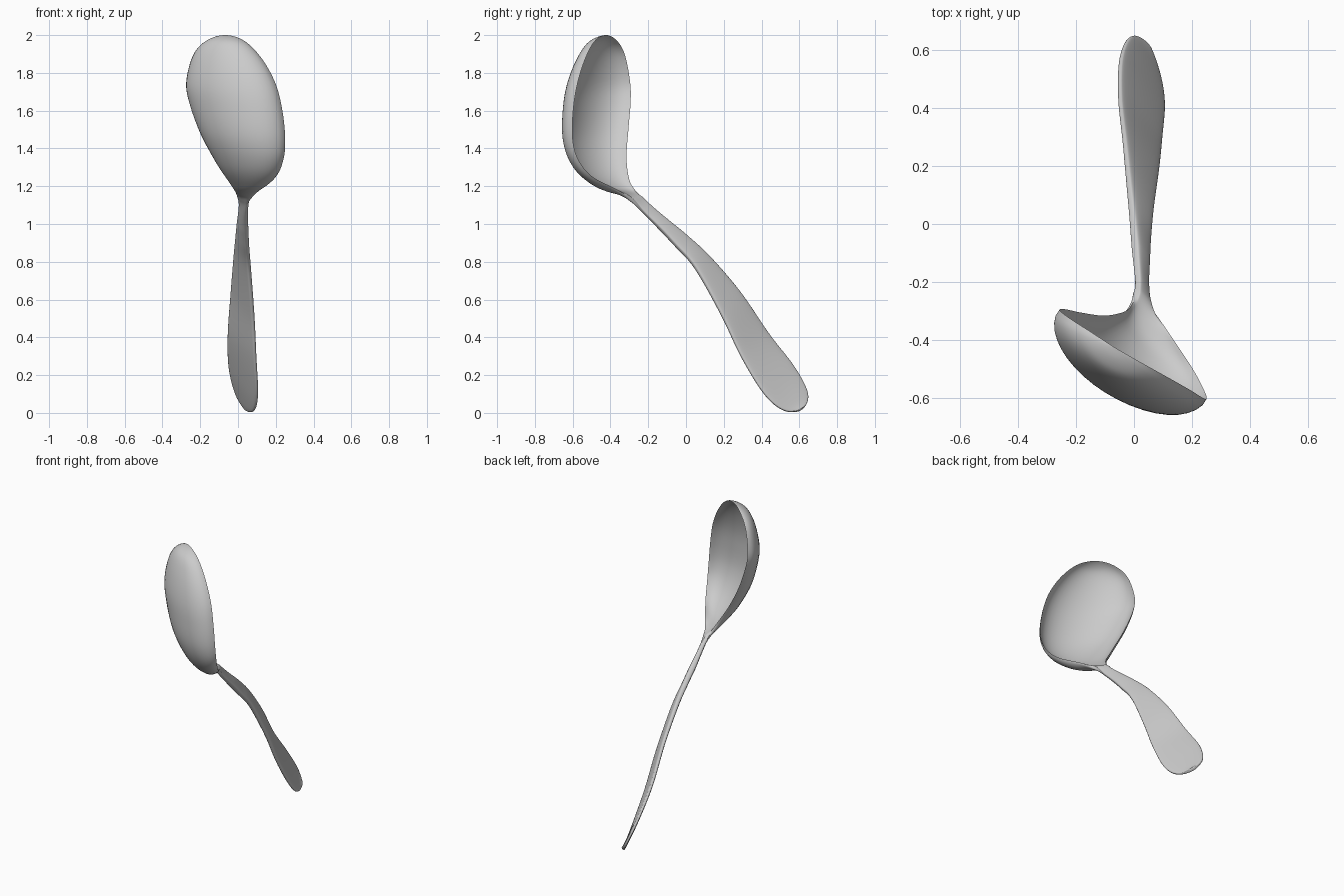
import bpy, bmesh, math
from mathutils import Vector

cube = bpy.data.objects.get("Cube")
if cube:
    bpy.data.objects.remove(cube)

STEPS = 8      # rings between stations
SIDE = 20      # segments across each face of the section

# Stations from handle end to bowl end: left edge, right edge, (bowl depth, thickness)
HANDLE_END = (.045, .615, .02)
BOWL_END = (-.06, -.428, 2.0)
STATIONS = [
    ((-.01, .645, .10), (.085, .52, .013), (0, .022)),
    ((-.045, .575, .24), (.102, .415, .10), (0, .026)),
    ((-.05, .44, .415), (.093, .295, .295), (0, .028)),
    ((-.034, .285, .64), (.082, .19, .515), (0, .030)),
    ((-.018, .125, .825), (.062, .05, .765), (0, .034)),
    ((-.005, 0, .94), (.05, -.06, .89), (0, .038)),
    ((.004, -.10, 1.022), (.045, -.15, .985), (0, .040)),
    ((.012, -.19, 1.10), (.045, -.225, 1.06), (0, .040)),
    ((.008, -.235, 1.145), (.06, -.285, 1.125), (.006, .036)),
    ((-.003, -.27, 1.18), (.11, -.36, 1.18), (.03, .028)),
    ((-.03, -.30, 1.235), (.20, -.495, 1.25), (.075, .022)),
    ((-.10, -.315, 1.35), (.24, -.57, 1.34), (.12, .02)),
    ((-.18, -.305, 1.50), (.25, -.60, 1.45), (.15, .02)),
    ((-.238, -.293, 1.65), (.235, -.597, 1.60), (.155, .02)),
    ((-.255, -.297, 1.76), (.20, -.575, 1.74), (.145, .02)),
    ((-.22, -.325, 1.90), (.13, -.535, 1.87), (.11, .02)),
    ((-.15, -.37, 1.975), (.04, -.485, 1.965), (.065, .02)),
]


def spline(points):
    """Smooth samples through all points but the first and last."""
    out = []
    for a, b, c, d in zip(points, points[1:], points[2:], points[3:]):
        for k in range(STEPS):
            t = k / STEPS
            out.append(b + (c - a) * (t / 2) + (a * 2 - b * 5 + c * 4 - d) * (t * t / 2)
                       + (b * 3 - a - c * 3 + d) * (t ** 3 / 2))
    return out + [points[-2]]


lefts, rights, sections = ([Vector(s[i]) for s in STATIONS] for i in range(3))
start, end = Vector(HANDLE_END), Vector(BOWL_END)

# Edge curves run round both ends into the opposite edge
left = spline([rights[0], start] + lefts + [end, rights[-1]])
right = spline([lefts[0], start] + rights + [end, lefts[-1]])
flip = Vector((-sections[-1].x, sections[-1].y))
section = spline([sections[0], sections[0]] + sections + [Vector((0, .02)), flip])
middle = [(a + b) / 2 for a, b in zip(left, right)]

# Skin closed dished sections along the spoon
bm = bmesh.new()
rings = []
for i in range(1, len(left) - 1):
    half = (right[i] - left[i]) / 2
    width = half.length
    down = half.cross(middle[i + 1] - middle[i - 1]).normalized()
    depth = max(section[i].x, 0)
    thick = min(section[i].y, width)
    ring = []
    for k in range(2 * SIDE):
        angle = math.pi * k / SIDE
        across, drop = math.cos(angle), abs(math.sin(angle))
        side = 1 if k < SIDE else -1
        normal = (half / width * depth * across + down * width * drop).normalized()
        offset = side * thick / 2 * drop ** .4 if k % SIDE else 0
        ring.append(bm.verts.new(middle[i] + half * across + down * depth * drop
                                 + normal * offset))
    rings.append(ring)

count = 2 * SIDE
for lower, upper in zip(rings, rings[1:]):
    for k in range(count):
        n = (k + 1) % count
        bm.faces.new((lower[k], lower[n], upper[n], upper[k]))

# Close both rounded ends
for ring, tip in ((rings[0], start), (rings[-1], end)):
    apex = bm.verts.new(tip)
    for k in range(count):
        bm.faces.new((ring[k], ring[(k + 1) % count], apex))
bmesh.ops.recalc_face_normals(bm, faces=bm.faces)

mesh = bpy.data.meshes.new("spoon")
bm.to_mesh(mesh)
bm.free()
spoon = bpy.data.objects.new("spoon", mesh)
bpy.context.collection.objects.link(spoon)

# Grey metal
grey = bpy.data.materials.new("light_grey")
grey.use_nodes = True
colour = (.6, .6, .6, 1)
grey.diffuse_color = colour
grey.node_tree.nodes["Principled BSDF"].inputs["Base Color"].default_value = colour
mesh.materials.append(grey)

bpy.context.view_layer.objects.active = spoon
spoon.select_set(True)
bpy.ops.object.shade_smooth_by_angle(angle=math.radians(60))
